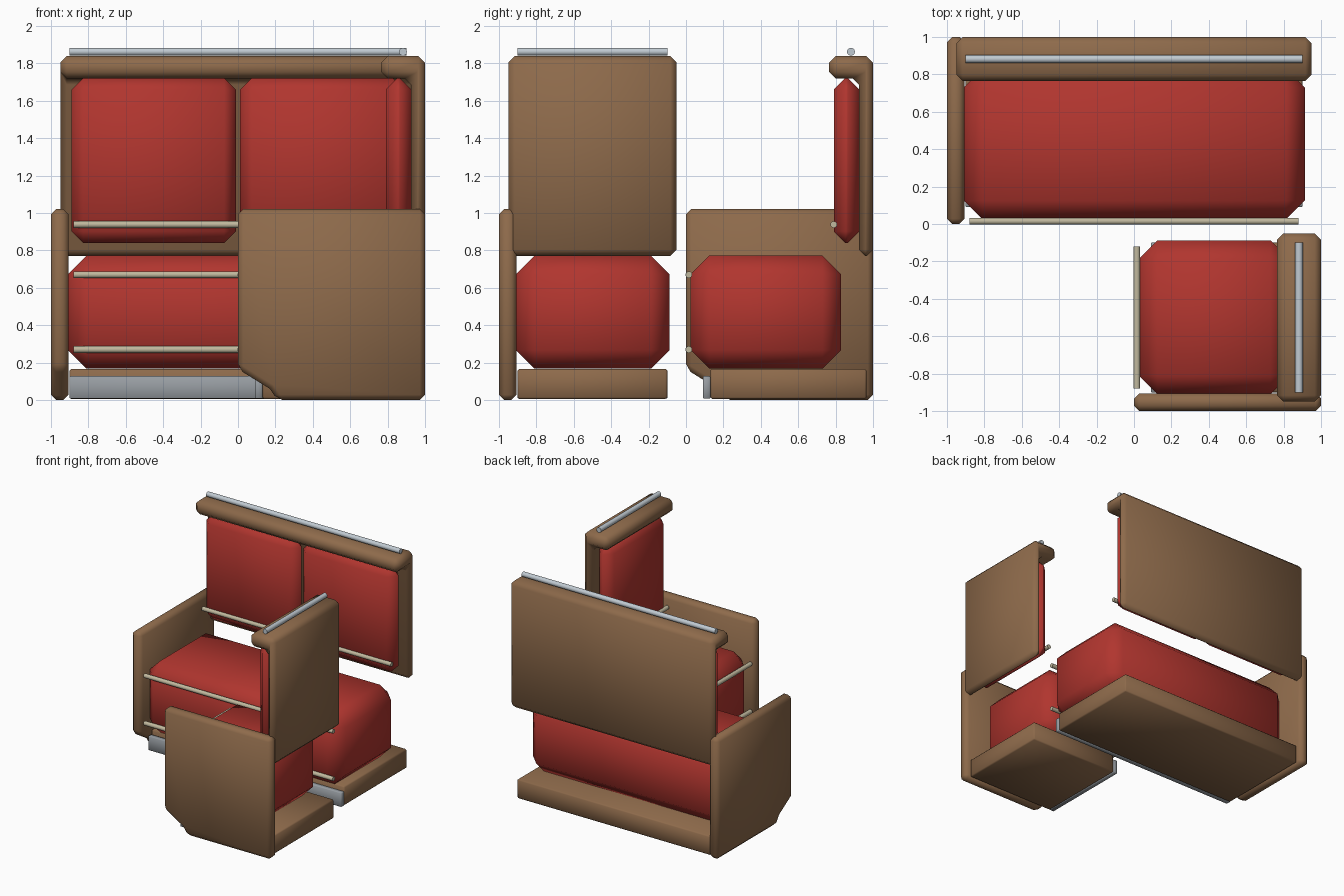
import bpy, bmesh, math

cube = bpy.data.objects.get("Cube")
if cube:
    bpy.data.objects.remove(cube, do_unlink=True)


def make_material(name, color):
    mat = bpy.data.materials.new(name)
    mat.use_nodes = True
    mat.diffuse_color = (*color, 1)
    mat.node_tree.nodes["Principled BSDF"].inputs["Base Color"].default_value = (*color, 1)
    return mat


WOOD = make_material("brown wood", (0.27, 0.145, 0.07))
RED = make_material("red upholstery", (0.44, 0.036, 0.028))
STEEL = make_material("polished steel", (0.53, 0.59, 0.64))
KICK = make_material("grey kick metal", (0.31, 0.335, 0.36))
CREAM = make_material("cream piping", (0.53, 0.48, 0.34))


def finish(name, bm, mat, swap):
    """Swap length and depth for the short bench, then make the object."""
    if swap:
        for v in bm.verts:
            v.co.x, v.co.y = v.co.y, v.co.x
    bmesh.ops.recalc_face_normals(bm, faces=bm.faces)
    mesh = bpy.data.meshes.new(name)
    bm.to_mesh(mesh)
    bm.free()
    obj = bpy.data.objects.new(name, mesh)
    bpy.context.collection.objects.link(obj)
    mesh.materials.append(mat)
    bpy.ops.object.select_all(action='DESELECT')
    obj.select_set(True)
    bpy.context.view_layer.objects.active = obj
    bpy.ops.object.shade_smooth_by_angle(angle=math.radians(50))


def prism(name, profile, u0, u1, bevel, mat, swap):
    """Extrude a (depth, height) profile along the bench length."""
    bm = bmesh.new()
    face = bm.faces.new([bm.verts.new((u0, d, z)) for d, z in profile])
    out = bmesh.ops.extrude_face_region(bm, geom=[face])
    for v in out["geom"]:
        if isinstance(v, bmesh.types.BMVert):
            v.co.x = u1
    bmesh.ops.recalc_face_normals(bm, faces=bm.faces)
    if bevel:
        edges = [e for e in bm.edges if e.calc_face_angle(0) > 0.9]
        bmesh.ops.bevel(bm, geom=edges, offset=bevel, offset_type='OFFSET',
                        segments=1, profile=0.5, affect='EDGES')
    finish(name, bm, mat, swap)


def box(name, u, d, z, bevel, mat, swap):
    rect = [(d[0], z[0]), (d[1], z[0]), (d[1], z[1]), (d[0], z[1])]
    prism(name, rect, u[0], u[1], bevel, mat, swap)


def rod(name, u0, u1, d, z, r, mat, swap):
    n = 16
    ring = [(d + r * math.cos(math.tau * i / n), z + r * math.sin(math.tau * i / n))
            for i in range(n)]
    prism(name, ring, u0, u1, 0, mat, swap)


def bench(prefix, end, cushions, swap):
    """Bench running from the side panel to `end` along its length."""
    # side panel with a cut lower front corner
    side = [(0, 0.165), (0.17, 0.06), (0.21, 0), (1, 0), (1, 1.02), (0, 1.02)]
    prism(prefix + "_side_panel", side, -1, -0.905, 0.028, WOOD, swap)

    # plinth and kick plate
    box(prefix + "_plinth", (-0.9, end - 0.05), (0.13, 0.965), (0.005, 0.167), 0.01, WOOD, swap)
    box(prefix + "_kick_plate", (-0.9, end - 0.05), (0.09, 0.13), (0.008, 0.127), 0.004, KICK, swap)

    # seat cushion
    box(prefix + "_seat", (-0.91, end - 0.037), (0.025, 0.83), (0.168, 0.772), 0.1, RED, swap)

    # back panel with overhanging top
    back = [(1, 0.77), (1, 1.838), (0.765, 1.838), (0.765, 1.72), (0.925, 1.72), (0.925, 0.77)]
    prism(prefix + "_back_panel", back, -0.95, end, 0.034, WOOD, swap)

    # back cushions
    for i, (a, b) in enumerate(cushions, 1):
        box(f"{prefix}_back_cushion_{i}", (a, b), (0.79, 0.927), (0.84, 1.722), 0.062, RED, swap)

    # piping rods and top rail
    for label, d, z in (("lower", 0.015, 0.27), ("upper", 0.015, 0.67), ("back", 0.79, 0.938)):
        rod(f"{prefix}_{label}_piping", -0.88, end - 0.07, d, z, 0.018, CREAM, swap)
    rod(prefix + "_top_rail", -0.9, end - 0.05, 0.882, 1.862, 0.021, STEEL, swap)


bench("long_bench", 0.95, [(-0.89, -0.012), (0.012, 0.89)], False)
bench("short_bench", -0.05, [(-0.89, -0.11)], True)
